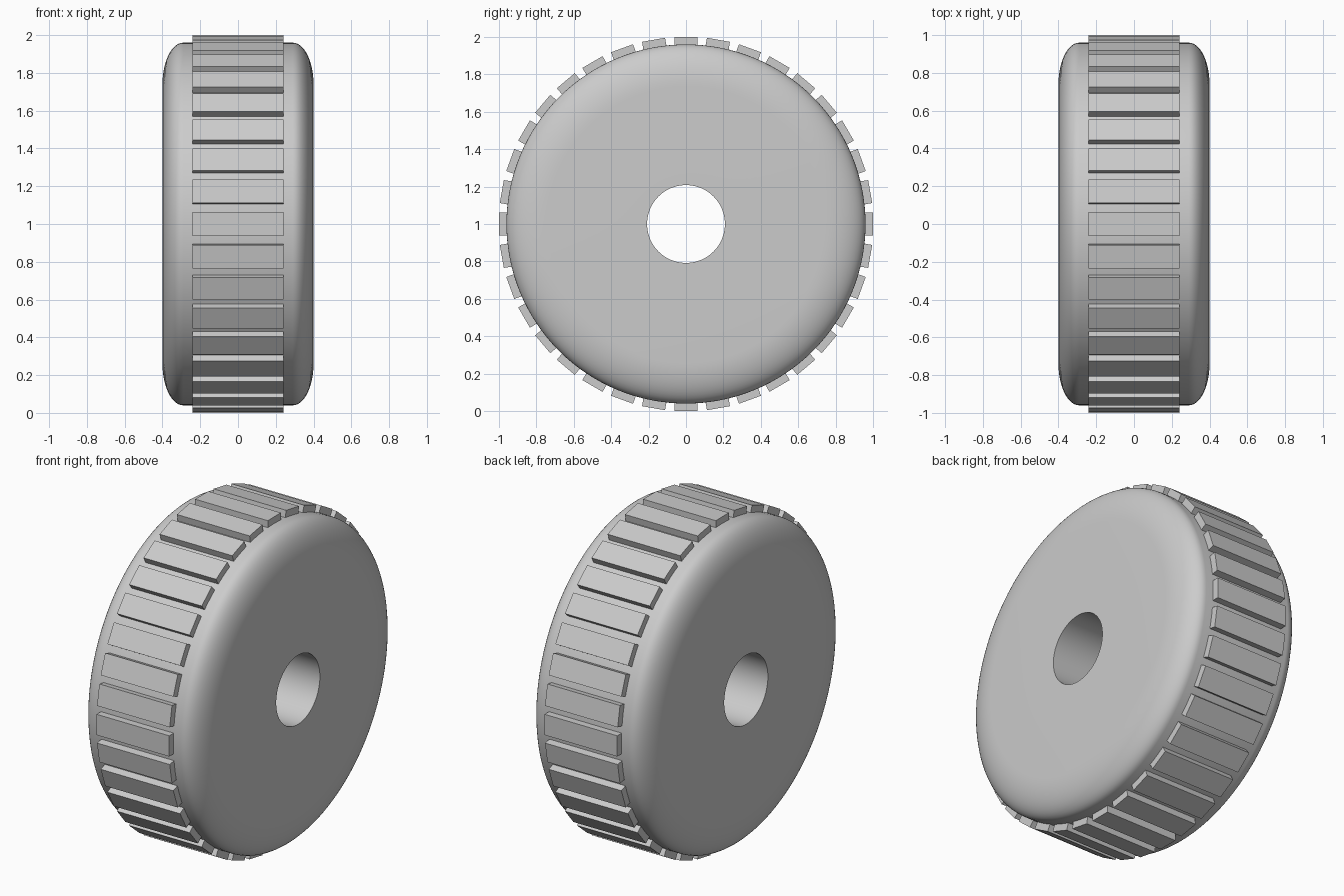
import bpy, bmesh, math
from mathutils import Matrix, Vector

if "Cube" in bpy.data.objects:
    bpy.data.objects.remove(bpy.data.objects["Cube"])

R, HALF_W, BORE = 0.96, 0.4, 0.208   # tyre radius, half width, hole radius
ROUND_X, ROUND_R = 0.11, 0.22        # shoulder rounding, across and radial
BLOCKS = 36

grey = bpy.data.materials.new("light_grey")
grey.diffuse_color = (0.6, 0.6, 0.6, 1)
grey.use_nodes = True
grey.node_tree.nodes["Principled BSDF"].inputs["Base Color"].default_value = grey.diffuse_color


def finish(bm, name):
    bmesh.ops.recalc_face_normals(bm, faces=bm.faces)
    mesh = bpy.data.meshes.new(name)
    bm.to_mesh(mesh)
    bm.free()
    mesh.materials.append(grey)
    obj = bpy.data.objects.new(name, mesh)
    bpy.context.collection.objects.link(obj)
    obj.location.z = 1
    return obj


# Tyre body: closed cross-section with elliptical shoulders, spun about x
right = []
for i in range(13):
    a = math.radians(90 * i / 12)
    right.append((HALF_W - ROUND_X + ROUND_X * math.cos(a),
                  R - ROUND_R + ROUND_R * math.sin(a)))
right.insert(0, (HALF_W, BORE))
profile = right + [(-x, r) for x, r in reversed(right)]

bm = bmesh.new()
verts = [bm.verts.new((x, 0, r)) for x, r in profile]
edges = [bm.edges.new((verts[i - 1], verts[i])) for i in range(len(verts))]
bmesh.ops.spin(bm, geom=verts + edges, cent=(0, 0, 0), axis=(1, 0, 0),
               angle=math.tau, steps=128, use_merge=True)
bmesh.ops.remove_doubles(bm, verts=bm.verts, dist=1e-5)
tyre = finish(bm, "tyre_body")
bpy.context.view_layer.objects.active = tyre
tyre.select_set(True)
bpy.ops.object.shade_smooth_by_angle(angle=math.radians(35))

# Tread blocks: flat bars around the rim
bm = bmesh.new()
for i in range(BLOCKS):
    m = (Matrix.Rotation(math.tau * i / BLOCKS, 4, 'X')
         @ Matrix.Translation(Vector((0, 0, 0.975)))
         @ Matrix.Diagonal((0.484, 0.125, 0.05, 1)))
    bmesh.ops.create_cube(bm, size=1, matrix=m)
finish(bm, "tread_blocks")
